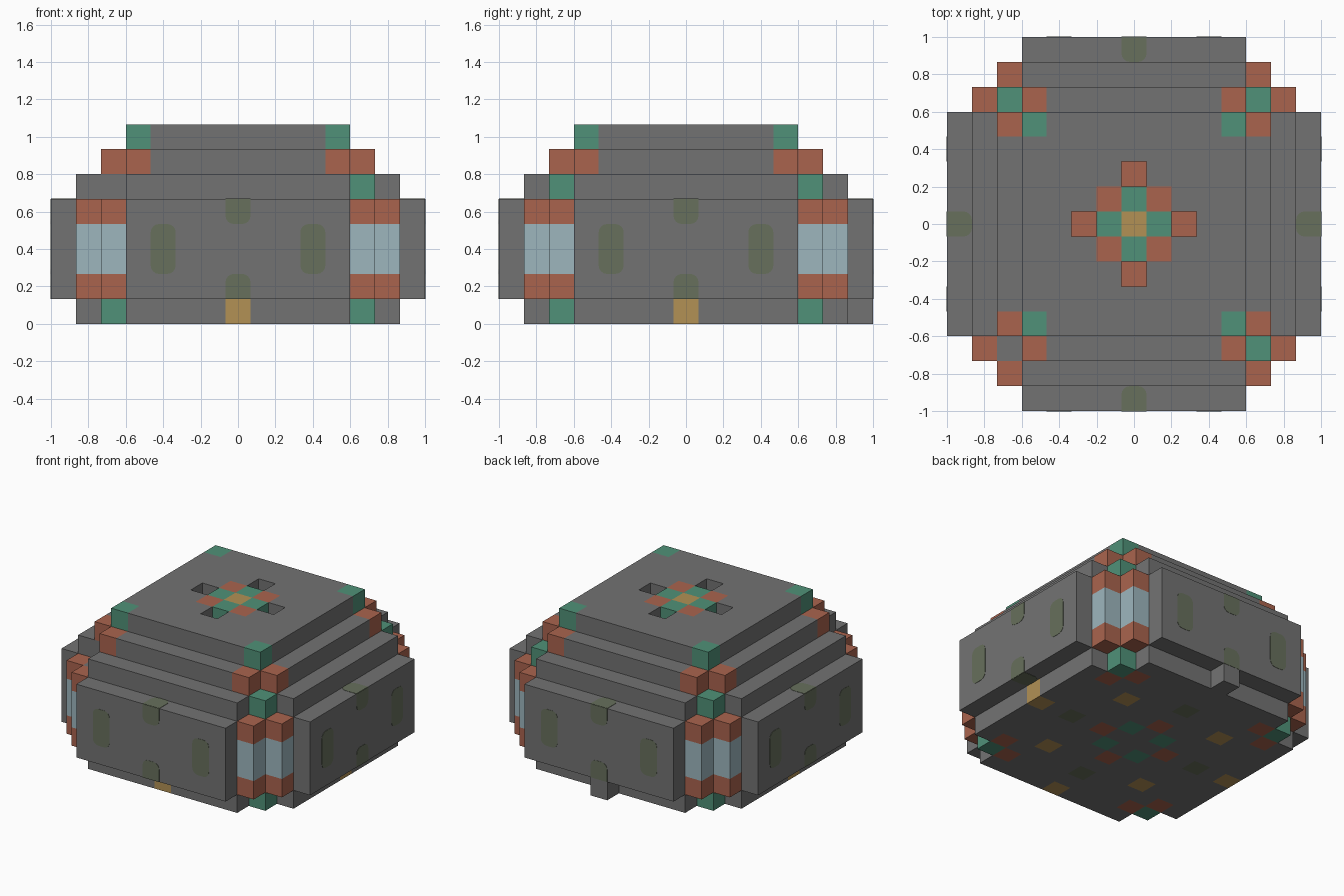
import bpy, bmesh, math
from mathutils import Matrix, Vector

cube = bpy.data.objects.get("Cube")
if cube:
    bpy.data.objects.remove(cube)

U = 2 / 15  # side of one block


def material(name, rgb):
    mat = bpy.data.materials.new(name)
    mat.use_nodes = True
    mat.diffuse_color = (*rgb, 1)
    mat.node_tree.nodes["Principled BSDF"].inputs["Base Color"].default_value = (*rgb, 1)
    return mat


MATERIALS = [
    material("grey casing", (0.171, 0.171, 0.171)),
    material("terracotta", (0.40, 0.127, 0.076)),
    material("green", (0.08, 0.283, 0.188)),
    material("gold", (0.445, 0.283, 0.091)),
    material("pale blue glass", (0.337, 0.468, 0.515)),
    material("dull olive", (0.136, 0.162, 0.107)),
]
GREY, RED, GREEN, GOLD, GLASS, OLIVE = range(6)


def finish(name, bm):
    mesh = bpy.data.meshes.new(name)
    bm.to_mesh(mesh)
    bm.free()
    for mat in MATERIALS:
        mesh.materials.append(mat)
    obj = bpy.data.objects.new(name, mesh)
    bpy.context.collection.objects.link(obj)
    return obj


def layer(name, low, high, steps, spots, single=None):
    """One course of blocks: a stepped plan, symmetric coloured spots and one-off blocks."""
    cells = {}
    for i in range(-7, 8):
        for j in range(-7, 8):
            near, far = sorted((abs(i), abs(j)))
            inside = any(near <= a and far <= b for a, b in steps)
            colour = spots.get((near, far), GREY if inside else None)
            colour = (single or {}).get((i, j), colour)
            if colour is not None:
                cells[i, j] = colour

    bm = bmesh.new()
    for i, j in cells:
        ring = [(-.5, -.5), (.5, -.5), (.5, .5), (-.5, .5)]
        bm.faces.new([bm.verts.new(((i + a) * U, (j + b) * U, low * U)) for a, b in ring])
    bmesh.ops.remove_doubles(bm, verts=bm.verts, dist=U / 100)
    ext = bmesh.ops.extrude_face_region(bm, geom=bm.faces[:])
    top = [v for v in ext["geom"] if isinstance(v, bmesh.types.BMVert)]
    bmesh.ops.translate(bm, verts=top, vec=(0, 0, (high - low) * U))
    bmesh.ops.recalc_face_normals(bm, faces=bm.faces)

    # every face takes the colour of the block behind it
    for face in bm.faces:
        p = (face.calc_center_median() - face.normal * U / 4) / U
        face.material_index = cells.get((round(p.x), round(p.y)), GREY)
    return finish(name, bm)


def mark(bm, matrix, x, low, high, round_low, round_high):
    """Thin plate one block wide, rounded at the chosen ends."""
    half, r, thick = U / 2, U * 0.33, 0.002
    points = []
    for sx, end, sy, rounded, start in ((1, low, -1, round_low, 270), (1, high, 1, round_high, 0),
                                        (-1, high, 1, round_high, 90), (-1, low, -1, round_low, 180)):
        rad = r if rounded else 0
        for step in range(5 if rounded else 1):
            a = math.radians(start + step * 22.5)
            points.append((x + sx * (half - rad) + rad * math.cos(a),
                           end - sy * rad + rad * math.sin(a)))
    face = bm.faces.new([bm.verts.new(matrix @ Vector((px, py, -thick))) for px, py in points])
    ext = bmesh.ops.extrude_face_region(bm, geom=[face])
    verts = [v for v in ext["geom"] if isinstance(v, bmesh.types.BMVert)]
    bmesh.ops.translate(bm, verts=verts, vec=matrix.to_3x3() @ Vector((0, 0, 2 * thick)))


# Stacked courses, from the ground up
layer("foundation", 0, 1, [(4, 6)],
      {(5, 5): GREEN, (4, 5): RED, (0, 6): GOLD, (3, 3): GOLD,
       (0, 4): OLIVE, (1, 1): GREEN, (0, 2): RED},
      {(0, 7): GREY, (0, 6): GREY})
wall = [(4, 7), (5, 5)]
layer("lower_wall", 1, 2, wall, {(5, 6): RED})
layer("window_wall", 2, 4, wall, {(5, 6): GLASS})
layer("upper_wall", 4, 5, wall, {(5, 6): RED})
layer("lower_roof_step", 5, 6, [(4, 6)], {(5, 5): GREEN}, {(-5, -5): None})
layer("upper_roof_step", 6, 7, [(3, 5), (4, 4)], {(4, 5): RED, (0, 2): RED})
layer("roof_top", 7, 8, [(3, 4)],
      {(4, 4): GREEN, (0, 0): GOLD, (0, 1): GREEN, (1, 1): RED, (0, 2): None})

# Olive marks on each wall; the middle ones fold over its top and bottom edges
for side, quarter in (("front", 0), ("left", 1), ("back", 2), ("right", 3)):
    turn = Matrix.Rotation(quarter * math.pi / 2, 4, "Z")
    upright = turn @ Matrix.Translation((0, -1, 0)) @ Matrix.Rotation(math.pi / 2, 4, "X")
    bm = bmesh.new()
    for x in (-3 * U, 3 * U):
        mark(bm, upright, x, 2 * U, 4 * U, True, True)
    mark(bm, upright, 0, 4 * U, 5 * U, True, False)
    mark(bm, upright, 0, U, 2 * U, False, True)
    for level in (1, 5):
        flat = turn @ Matrix.Translation((0, 0, level * U))
        mark(bm, flat, 0, -1, -1 + U, False, True)
    bmesh.ops.recalc_face_normals(bm, faces=bm.faces)
    for face in bm.faces:
        face.material_index = OLIVE
    finish(side + "_wall_marks", bm)
